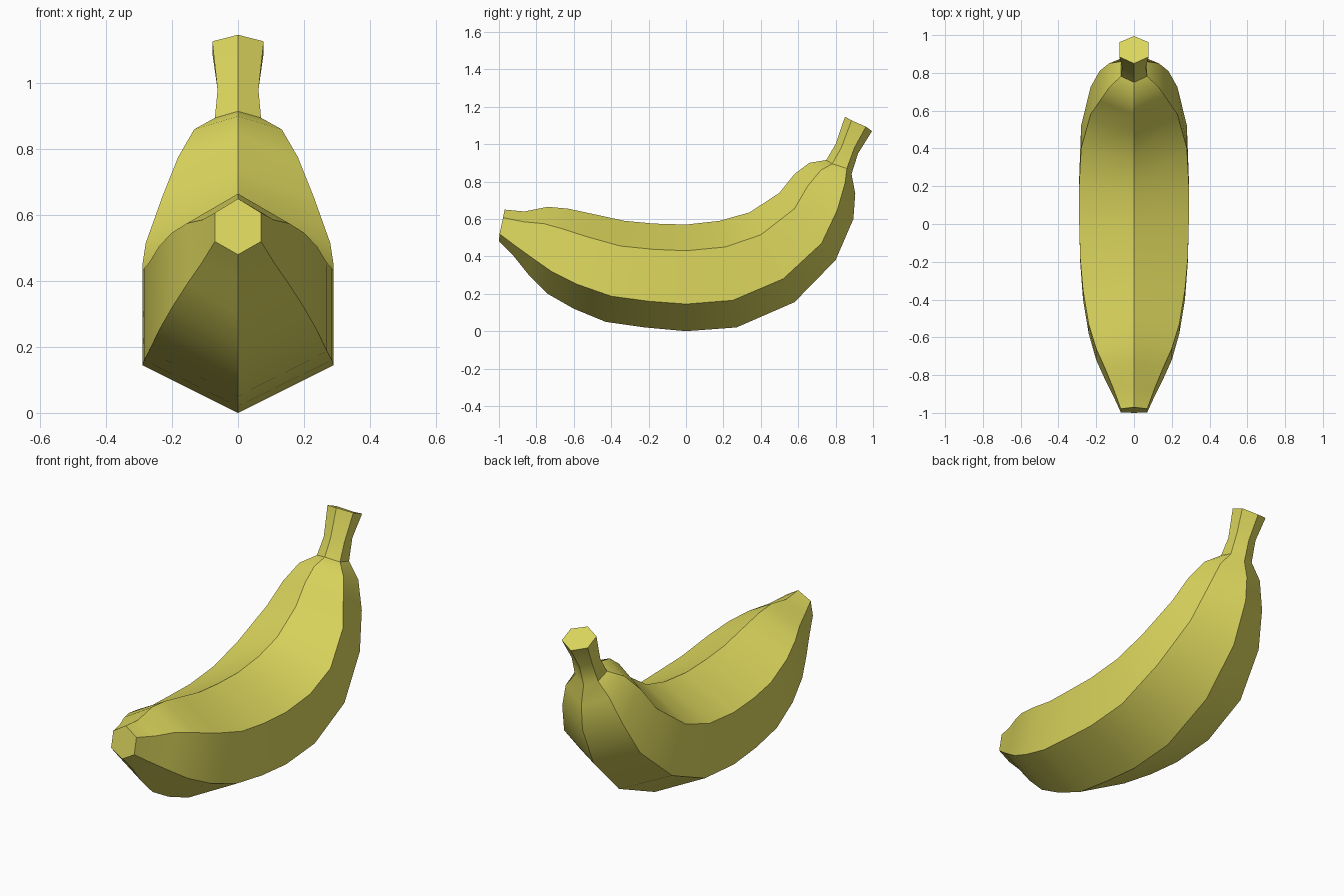
import bpy, bmesh, math

# Four side-view ridges (y, z) from blossom tip to stem end, 16 stations each
TOP = [(-.97, .65), (-.865, .64), (-.74, .665), (-.63, .655), (-.49, .625), (-.33, .59),
       (-.17, .575), (0, .57), (.18, .59), (.34, .635), (.5, .74), (.58, .84),
       (.66, .9), (.75, .915), (.8, 1.0), (.85, 1.147)]
UPPER = [(-.978, .607), (-.87, .585), (-.76, .575), (-.66, .547), (-.53, .505), (-.35, .455),
         (-.18, .438), (0, .43), (.21, .45), (.4, .515), (.58, .655), (.65, .775),
         (.72, .86), (.782, .895), (.83, .98), (.885, 1.127)]
LOWER = [(-.997, .52), (-.91, .455), (-.82, .39), (-.72, .32), (-.58, .25), (-.4, .187),
         (-.2, .16), (0, .145), (.25, .165), (.52, .28), (.725, .47), (.81, .65),
         (.85, .79), (.86, .87), (.9, .98), (.962, 1.093)]
BOTTOM = [(-1, .48), (-.92, .4), (-.84, .3), (-.74, .2), (-.6, .12), (-.43, .05),
          (-.22, .02), (0, 0), (.27, .02), (.58, .155), (.8, .38), (.895, .6),
          (.905, .735), (.885, .84), (.92, .95), (.995, 1.07)]
# Half width of the hexagon at each station
WIDTH = [.07, .11, .155, .2, .24, .27, .285, .29, .29, .28, .23, .182, .133, .07, .062, .078]

# Hexagonal skin lofted through the stations
bm = bmesh.new()
rings = []
for t, u, l, b, w in zip(TOP, UPPER, LOWER, BOTTOM, WIDTH):
    points = [(0, *t), (w, *u), (w, *l), (0, *b), (-w, *l), (-w, *u)]
    rings.append([bm.verts.new(p) for p in points])
for r, s in zip(rings, rings[1:]):
    for i in range(6):
        j = (i + 1) % 6
        bm.faces.new((r[i], r[j], s[j], s[i]))

# Flat caps on tip and stem
bm.faces.new(rings[0])
bm.faces.new(rings[-1])
bmesh.ops.recalc_face_normals(bm, faces=bm.faces)

mesh = bpy.data.meshes.new("banana")
bm.to_mesh(mesh)
bm.free()
banana = bpy.data.objects.new("banana", mesh)
bpy.context.collection.objects.link(banana)

# Yellow peel
peel = bpy.data.materials.new("yellow_peel")
peel.diffuse_color = (.72, .68, .11, 1)
mesh.materials.append(peel)

# Smooth along the length, crisp along the ridges
bpy.context.view_layer.objects.active = banana
banana.select_set(True)
bpy.ops.object.shade_smooth_by_angle(angle=math.radians(35))
